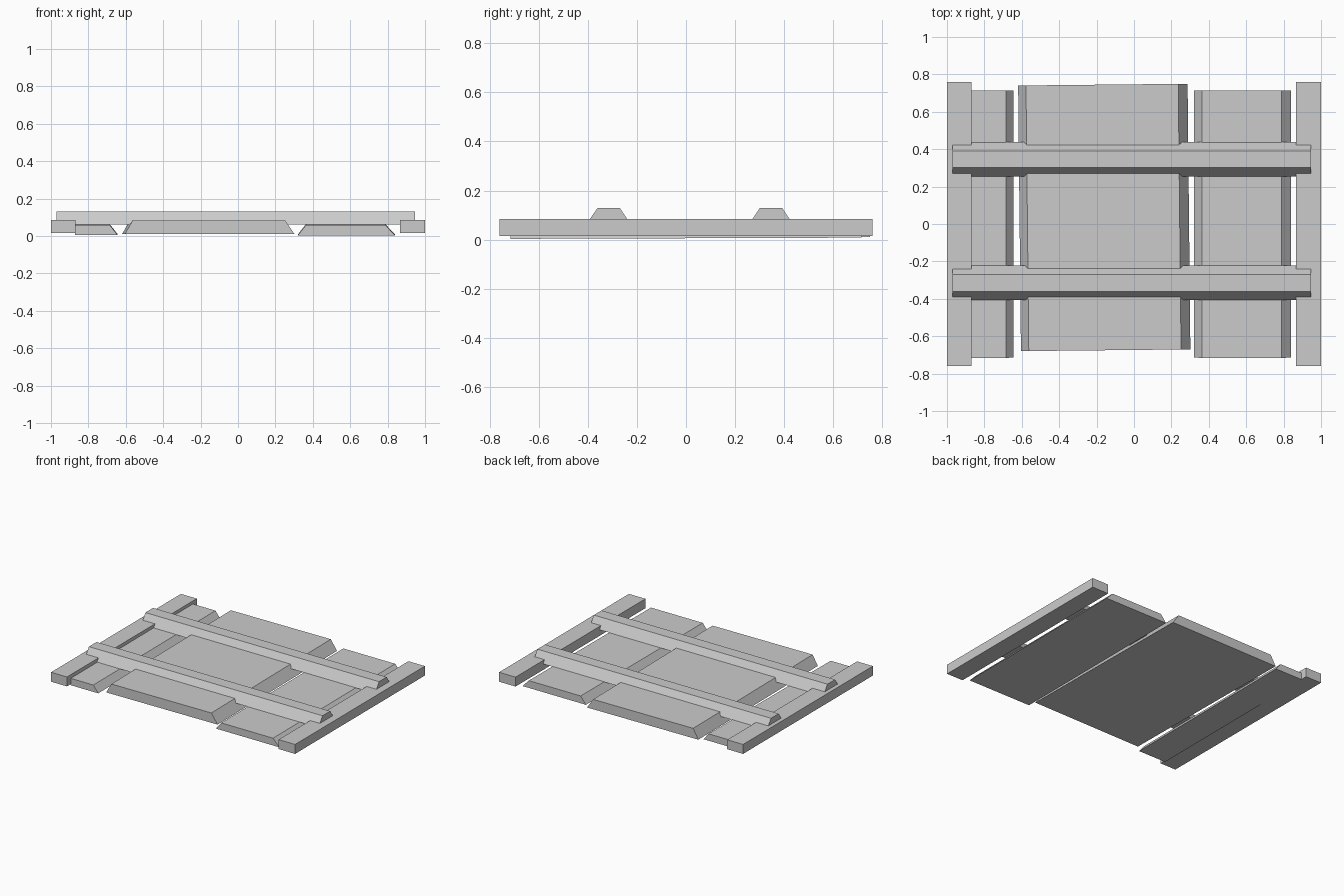
import bpy, bmesh, math
from mathutils import Vector

cube = bpy.data.objects.get("Cube")
if cube:
    bpy.data.objects.remove(cube, do_unlink=True)

grey = bpy.data.materials.new("plain grey")
grey.use_nodes = True
grey.diffuse_color = (0.6, 0.6, 0.6, 1)
grey.node_tree.nodes["Principled BSDF"].inputs["Base Color"].default_value = (0.6, 0.6, 0.6, 1)


def extrude_outline(name, outline, half_depth, location=(0, 0, 0), rotation=(0, 0, 0)):
    """Extrude an x-z outline along y; half_depth(z) gives the half width."""
    bm = bmesh.new()
    rings = [[bm.verts.new((x, side * half_depth(z), z)) for x, z in outline]
             for side in (-1, 1)]
    for ring in rings:
        bm.faces.new(ring)
    n = len(outline)
    for i in range(n):
        j = (i + 1) % n
        bm.faces.new((rings[0][i], rings[0][j], rings[1][j], rings[1][i]))
    bmesh.ops.recalc_face_normals(bm, faces=bm.faces)
    mesh = bpy.data.meshes.new(name)
    bm.to_mesh(mesh)
    bm.free()
    mesh.materials.append(grey)
    obj = bpy.data.objects.new(name, mesh)
    obj.location = location
    obj.rotation_euler = [math.radians(a) for a in rotation]
    bpy.context.collection.objects.link(obj)
    return obj


def board(name, x0, x1, z0, z1, half_length, chamfers=(0, 0), y=0, rotation=(0, 0, 0)):
    """Board along y whose long upper edges slope in by the two chamfers."""
    cx, h = (x0 + x1) / 2, (x1 - x0) / 2
    outline = [(-h, 0), (h, 0), (h - chamfers[1], z1 - z0), (-h + chamfers[0], z1 - z0)]
    return extrude_outline(name, outline, lambda z: half_length, (cx, y, z0), rotation)


# Side rails
board("right_rail", -1.0, -0.87, 0.015, 0.085, 0.76)
board("left_rail", 0.865, 1.0, 0.015, 0.085, 0.76)

# Panel planks, slightly crooked
board("right_plank", -0.872, -0.645, 0.009, 0.06, 0.715, (0, 0.04), rotation=(0.2, 0, 0))
board("middle_plank", -0.612, 0.294, 0.011, 0.084, 0.71, (0.042, 0.05), 0.035, (0, 0, 0.6))
board("left_plank", 0.32, 0.84, 0.006, 0.06, 0.715, (0.043, 0.052), rotation=(0.2, 0, 0))

# Cross battens, notched over the rails, with sloping sides
batten = [(-0.97, 0.13), (-0.97, 0.085), (-0.87, 0.085), (-0.87, 0.06),
          (0.865, 0.06), (0.865, 0.085), (0.945, 0.085), (0.945, 0.13)]
for name, y in (("front_batten", -0.315), ("back_batten", 0.346)):
    extrude_outline(name, batten, lambda z: 0.045 + (0.13 - z) * 0.67, (0, y, 0))
